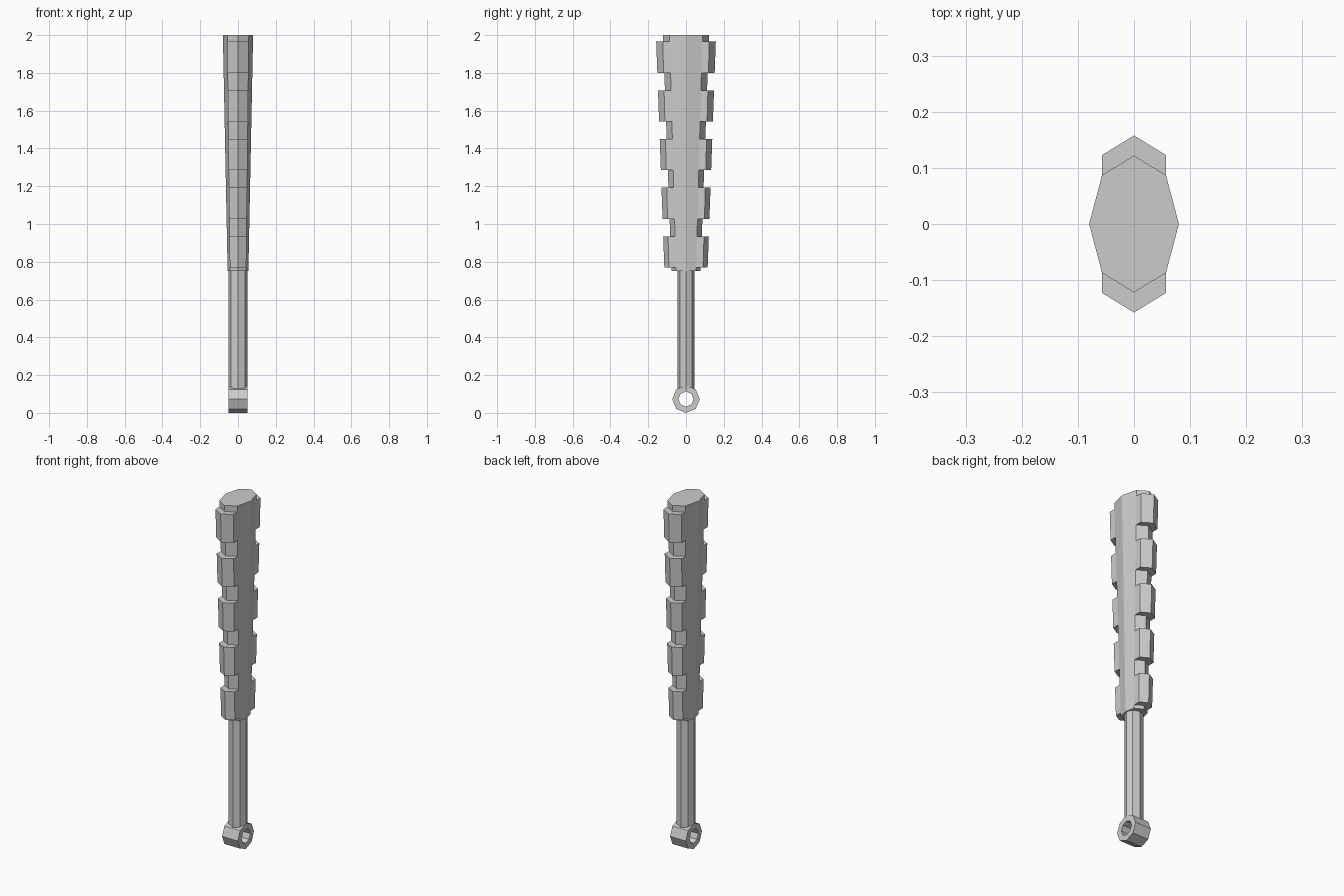
import bpy
from math import sin, cos, pi

if "Cube" in bpy.data.objects:
    bpy.data.objects.remove(bpy.data.objects["Cube"])


def add_mesh(name, verts, faces):
    me = bpy.data.meshes.new(name)
    me.from_pydata(verts, [], faces)
    me.validate()
    ob = bpy.data.objects.new(name, me)
    bpy.context.collection.objects.link(ob)
    return ob


def loft(name, bottom, top, z0, z1):
    """Solid between two counter-clockwise outlines."""
    n = len(bottom)
    verts = [(x, y, z0) for x, y in bottom] + [(x, y, z1) for x, y in top]
    faces = [(i, (i + 1) % n, n + (i + 1) % n, n + i) for i in range(n)]
    faces += [tuple(reversed(range(n))), tuple(range(n, 2 * n))]
    return add_mesh(name, verts, faces)


def taper(z):
    """Half width, shoulder x, shoulder y and edge y of the blade at height z."""
    t = (z - 0.75) / 1.25
    mix = lambda a, b: a + (b - a) * t
    return mix(0.055, 0.08), mix(0.043, 0.057), mix(0.053, 0.087), mix(0.077, 0.122)


def body_outline(z):
    h, w, c, p = taper(z)
    return [(h, 0), (w, c), (0, p), (-w, c), (-h, 0), (-w, -c), (0, -p), (w, -c)]


def tooth_outline(z, side):
    h, w, c, p = taper(z)
    d = 0.037
    pts = [(w, c - 0.01), (w, c + d), (0, p + d), (-w, c + d), (-w, c - 0.01)]
    return [(x * side, y * side) for x, y in pts]


# Tapered blade
loft("blade", body_outline(0.75), body_outline(2.0), 0.75, 2.0)

# Teeth along both edges
for i in range(5):
    z0 = 0.77 + i * 0.2575
    z1 = z0 + 0.165
    for side, label in ((1, "back"), (-1, "front")):
        loft(f"tooth_{label}_{i + 1}", tooth_outline(z0, side), tooth_outline(z1, side), z0, z1)

# Octagonal handle
octagon = [(0.051 * cos(k * pi / 4), 0.046 * sin(k * pi / 4)) for k in range(8)]
loft("handle", octagon, octagon, 0.122, 0.76)

# Ring at the foot of the handle, with its hole along x
R, r, zc, hx = 0.073, 0.04, 0.073, 0.05
verts = []
for x, rad in ((-hx, R), (hx, R), (hx, r), (-hx, r)):
    verts += [(x, rad * cos(k * pi / 4), zc + rad * sin(k * pi / 4)) for k in range(8)]
faces = []
for s in range(4):
    a, b = s * 8, ((s + 1) % 4) * 8
    for k in range(8):
        j = (k + 1) % 8
        faces.append((a + k, b + k, b + j, a + j)[::-1])
ring = add_mesh("grip_ring", verts, faces)

# Make ring normals point outward
import bmesh
bm = bmesh.new()
bm.from_mesh(ring.data)
bmesh.ops.recalc_face_normals(bm, faces=bm.faces)
bm.to_mesh(ring.data)
bm.free()
